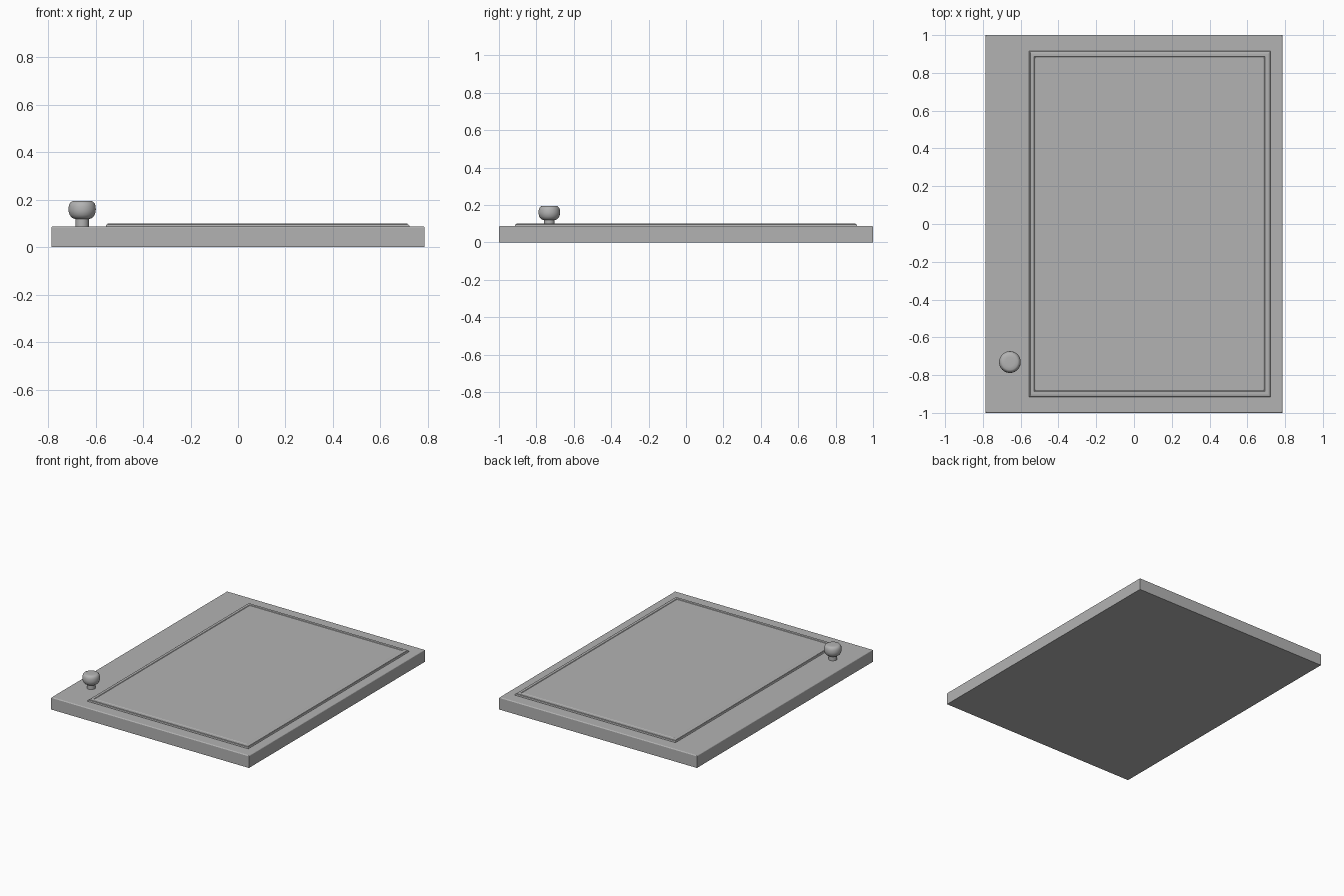
import bpy, bmesh
from math import cos, sin, pi, radians

if "Cube" in bpy.data.objects:
    bpy.data.objects.remove(bpy.data.objects["Cube"])

grey = bpy.data.materials.new("mid_grey")
grey.diffuse_color = (0.45, 0.45, 0.45, 1)
grey.use_nodes = True
grey.node_tree.nodes["Principled BSDF"].inputs["Base Color"].default_value = grey.diffuse_color


def loft(name, rings, smooth=0):
    """Skin a stack of equal-length closed rings and cap both ends."""
    bm = bmesh.new()
    loops = [[bm.verts.new(p) for p in ring] for ring in rings]
    n = len(loops[0])
    for a, b in zip(loops, loops[1:]):
        for i in range(n):
            j = (i + 1) % n
            bm.faces.new((a[i], a[j], b[j], b[i]))
    bm.faces.new(loops[0][::-1])
    bm.faces.new(loops[-1])
    bmesh.ops.recalc_face_normals(bm, faces=bm.faces)
    mesh = bpy.data.meshes.new(name)
    bm.to_mesh(mesh)
    bm.free()
    mesh.materials.append(grey)
    ob = bpy.data.objects.new(name, mesh)
    bpy.context.collection.objects.link(ob)
    if smooth:
        bpy.ops.object.select_all(action='DESELECT')
        ob.select_set(True)
        bpy.context.view_layer.objects.active = ob
        bpy.ops.object.shade_smooth_by_angle(angle=radians(smooth))
    return ob


def rect(x0, x1, y0, y1, inset, z):
    x0, x1, y0, y1 = x0 + inset, x1 - inset, y0 + inset, y1 - inset
    return [(x0, y0, z), (x1, y0, z), (x1, y1, z), (x0, y1, z)]


def circle(cx, cy, r, z, n=40):
    return [(cx + r * cos(2 * pi * i / n), cy + r * sin(2 * pi * i / n), z)
            for i in range(n)]


# Door slab with softened top edges
slab = [(0, 0), (0, 0.083), (0.002, 0.086), (0.006, 0.088)]
loft("door_slab", [rect(-0.787, 0.787, -1, 1, d, z) for d, z in slab])

# Raised panel: stepped rim, shallow groove, flat field (inset, height)
panel = [(0, 0.08), (0, 0.091), (0.003, 0.096), (0.007, 0.097), (0.008, 0.1),
         (0.012, 0.101), (0.028, 0.101), (0.031, 0.098), (0.034, 0.098),
         (0.037, 0.1)]
loft("raised_panel", [rect(-0.557, 0.722, -0.915, 0.915, d, z) for d, z in panel])

# Turned knob (radius, height)
KX, KY = -0.657, -0.731
stem = [(0.028, 0.08), (0.028, 0.125)]
loft("knob_stem", [circle(KX, KY, r, z) for r, z in stem], 30)
head = [(0.028, 0.119), (0.037, 0.121), (0.046, 0.127), (0.053, 0.137),
        (0.057, 0.15), (0.0575, 0.16), (0.0565, 0.173), (0.053, 0.184),
        (0.047, 0.191), (0.041, 0.194), (0.025, 0.195)]
loft("knob_head", [circle(KX, KY, r, z) for r, z in head], 40)
